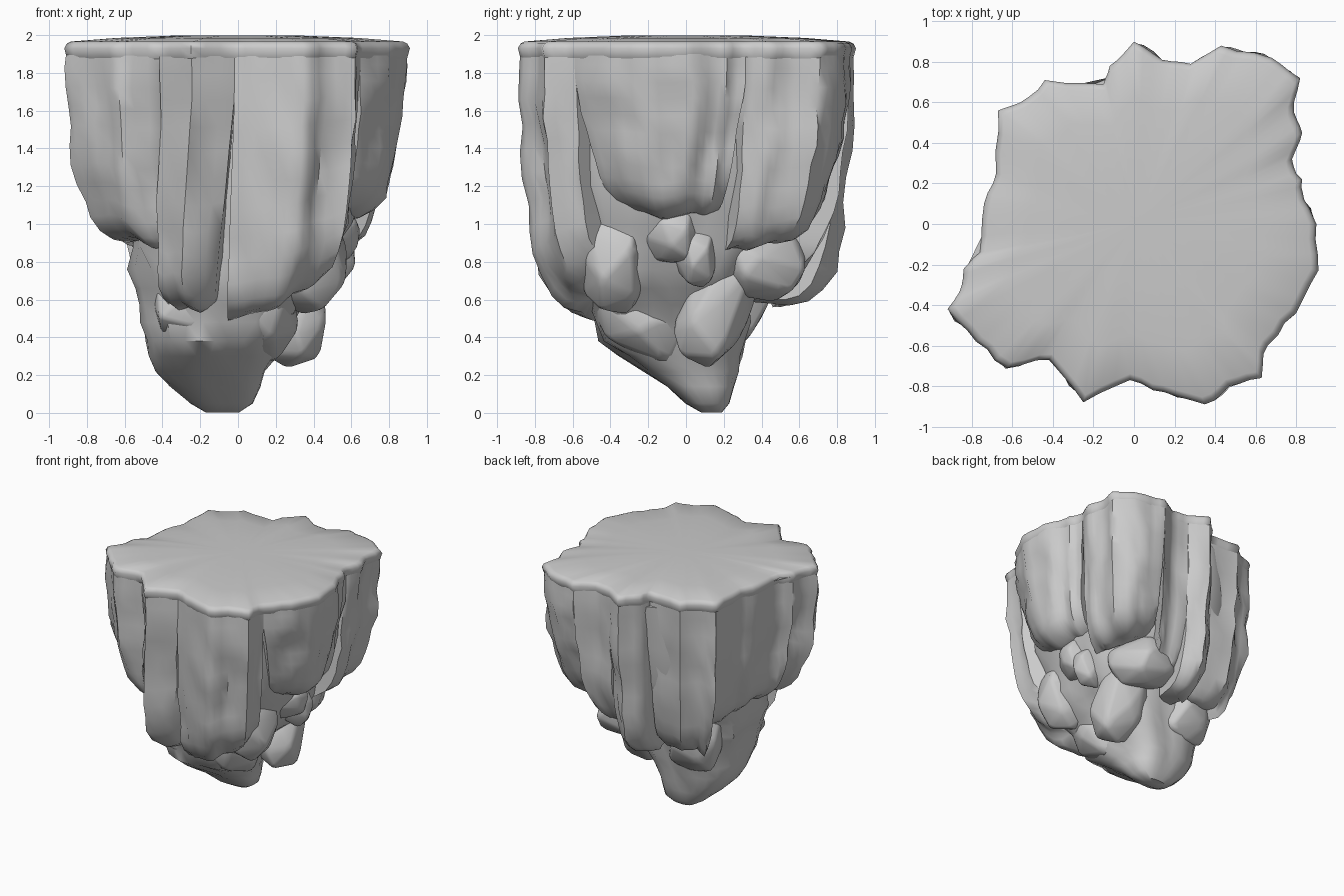
import bpy, bmesh, math, random
from mathutils import Vector, Matrix, noise

if "Cube" in bpy.data.objects:
    bpy.data.objects.remove(bpy.data.objects["Cube"])

# Plan outline of the flat top, counter-clockwise from the front left corner
OUT = [Vector(p) for p in [
    (-.92, -.42), (-.78, -.58), (-.63, -.71), (-.42, -.67), (-.25, -.88), (-.02, -.77),
    (.15, -.83), (.35, -.89), (.47, -.80), (.63, -.76), (.66, -.60), (.80, -.44),
    (.91, -.23), (.90, 0), (.84, .12), (.83, .22), (.78, .32), (.83, .45), (.79, .55),
    (.82, .72), (.68, .82), (.55, .85), (.43, .88), (.28, .79), (.14, .81), (0, .90),
    (-.12, .78), (-.15, .69), (-.44, .71), (-.56, .60), (-.67, .56), (-.68, .25),
    (-.74, .10), (-.76, -.14), (-.84, -.22), (-.85, -.30)]]
N = len(OUT)


def fine(i, k):
    """Outline subdivided in thirds, with a little jaggedness between corners."""
    p = OUT[i % N].lerp(OUT[(i + 1) % N], k / 3)
    if k:
        p = p * (1 + .025 * noise.noise(Vector((p.x * 9, p.y * 9, 2.5))))
    return p


def rough(p, amp, seed):
    q = Vector((p.x * 5, p.y * 5, p.z * 3.2)) + Vector((seed * 7.3, seed * 3.1, 0))
    return noise.noise(q) * amp + noise.noise(q * 2.3) * amp * 0.6


def finish(bm, name, angle):
    me = bpy.data.meshes.new(name)
    bm.to_mesh(me)
    bm.free()
    ob = bpy.data.objects.new(name, me)
    bpy.context.collection.objects.link(ob)
    bpy.ops.object.select_all(action='DESELECT')
    ob.select_set(True)
    bpy.context.view_layer.objects.active = ob
    bpy.ops.object.shade_smooth_by_angle(angle=math.radians(angle))


def loft(name, rings, angle=50):
    """Skin a stack of equal-length rings, top ring first, and close the ends."""
    bm = bmesh.new()
    rows = [[bm.verts.new(p) for p in r] for r in rings]
    n = len(rows[0])
    for a, b in zip(rows, rows[1:]):
        for i in range(n):
            j = (i + 1) % n
            bm.faces.new((a[i], b[i], b[j], a[j]))
    for row in (rows[0], rows[-1]):
        c = bm.verts.new(sum((v.co for v in row), Vector()) / n)
        for i in range(n):
            bm.faces.new((row[i], row[(i + 1) % n], c))
    bmesh.ops.recalc_face_normals(bm, faces=bm.faces)
    finish(bm, name, angle)


# Flat top slab with a softened rim and slight dome
RIM = [fine(i, k) for i in range(N) for k in range(3)]
CAP = [(1.998, .35), (1.985, .7), (1.966, .96), (1.955, .985), (1.93, 1.0), (1.88, .985), (1.83, .94)]
loft("top_slab", [[(p.x * f, p.y * f, z) for p in RIM] for z, f in CAP], 75)

# Hanging cliff columns: (name, first and last outline point, bottom z at each,
# narrowing, sideways lean of the bottom)
COLUMNS = [
    ("front_left_column", 34, 39, .98, .84, .0, (0, 0)),
    ("front_spur", 3, 5, .55, .55, .10, (-.09, 0)),
    ("front_right_column", 5, 10, .46, .74, -.04, (-.03, 0)),
    ("right_column", 10, 16, 1.05, 1.03, .22, (0, 0)),
    ("back_right_column", 16, 22, .82, .98, .02, (0, -.02)),
    ("back_column", 22, 24, .80, .68, .0, (0, 0)),
    ("back_spur", 24, 27, .57, .56, .04, (0, 0)),
    ("back_left_column", 27, 30, .62, .60, .02, (0, 0)),
    ("left_column", 30, 34, .80, .90, .0, (0, 0)),
]
BATTER = [(0, .985), (.1, .99), (.2, .985), (.3, .975), (.4, .965), (.5, .955), (.6, .94),
          (.7, .925), (.79, .90), (.87, .87), (.94, .81), (.985, .73), (1, .64)]


def column(name, a, b, za, zb, narrow, lean, seed):
    pts = [fine(i, k) for i in range(a, b) for k in range(3)] + [OUT[b % N]]
    mid = sum(pts, Vector((0, 0))) / len(pts)
    rings = []
    for t, f in BATTER:
        w = max(0, (t - .2) / .8)
        outer = []
        for k, p in enumerate(pts):
            u = k / (len(pts) - 1)
            low = za + (zb - za) * u
            low += .03 * (2 * u - 1) ** 6 + .06 * noise.noise(Vector((u * 4, seed, 0)))
            z = 1.93 + (low - 1.93) * t
            q = mid.lerp(p, 1 - w * narrow) * f + Vector(lean) * w
            s = 1 + rough(Vector((q.x, q.y, z)), .05, seed) * min(1, t * 4)
            outer.append(Vector((q.x * s, q.y * s, z)))
        inner = [Vector((e.x * .45 / f, e.y * .45 / f, e.z)) for e in (outer[-1], outer[0])]
        rings.append(outer + inner)
    loft(name, rings)


for seed, c in enumerate(COLUMNS):
    column(*c, seed + 1)

# Tapering central core ending in the off-centre foot: z, x range, y range
CORE = [(1.85, -.62, .72, -.68, .70), (1.5, -.61, .69, -.66, .68), (1.2, -.60, .66, -.64, .64),
        (1.0, -.57, .60, -.62, .58), (.88, -.55, .56, -.59, .50), (.76, -.54, .50, -.56, .42),
        (.66, -.52, .43, -.54, .37), (.57, -.50, .36, -.51, .35), (.48, -.49, .30, -.48, .33),
        (.38, -.47, .22, -.46, .31), (.3, -.46, .17, -.35, .29), (.22, -.43, .13, -.22, .28),
        (.14, -.35, .11, -.10, .26), (.05, -.25, .08, .00, .23), (.003, -.17, .01, .08, .19)]
rings = []
for z, x0, x1, y0, y1 in CORE:
    ring = []
    for i in range(28):
        a = math.tau * i / 28
        c, s = math.cos(a), math.sin(a)
        k = (abs(c) ** 2.8 + abs(s) ** 2.8) ** (-1 / 2.8)
        v = Vector(((x1 - x0) / 2 * k * c, (y1 - y0) / 2 * k * s, z))
        m = 1 + rough(v, .13, 20) * min(1, z * 5 + .3)
        ring.append(((x0 + x1) / 2 + v.x * m, (y0 + y1) / 2 + v.y * m, z))
    rings.append(ring)
loft("core_and_foot", rings, 40)


# Faceted rocks wedged under the columns: name, centre, half sizes, tilt about x
def rock(name, centre, size, tilt, seed):
    rng = random.Random(seed)
    bm = bmesh.new()
    for i in range(20):  # evenly spread points, jittered, then hulled
        h = 1 - (2 * i + 1) / 20
        a = i * 2.4 + rng.uniform(-.3, .3)
        r = math.sqrt(1 - h * h)
        d = Vector((r * math.cos(a), r * math.sin(a), h))
        d /= sum(abs(c) ** 3 for c in d) ** (1 / 3)
        bm.verts.new(d * rng.uniform(.9, 1.1))
    bmesh.ops.convex_hull(bm, input=bm.verts)
    bmesh.ops.bevel(bm, geom=bm.edges[:], offset=.1, segments=2, affect='EDGES', profile=.5)
    m = Matrix.Translation(centre) @ Matrix.Rotation(math.radians(tilt), 4, 'X')
    bm.transform(m @ Matrix.Diagonal((*size, 1)))
    finish(bm, name, 40)


ROCKS = [
    ("upper_right_rock", (.42, -.08, .94), (.22, .18, .16), 0),
    ("small_right_rock", (.46, .05, .84), (.16, .11, .17), 0),
    ("right_lower_rock", (.27, .17, .57), (.20, .19, .31), -20),
    ("front_lower_rock", (.08, -.22, .48), (.24, .28, .17), -28),
    ("front_right_rock", (.34, -.38, .82), (.23, .20, .30), 0),
    ("back_right_rock", (.25, .38, .80), (.26, .24, .20), 0),
    ("back_left_rock", (-.26, .24, .64), (.22, .20, .28), 0),
    ("front_left_rock", (-.25, -.33, .56), (.20, .15, .18), 0),
]
for i, r in enumerate(ROCKS):
    rock(*r, i + 3)
